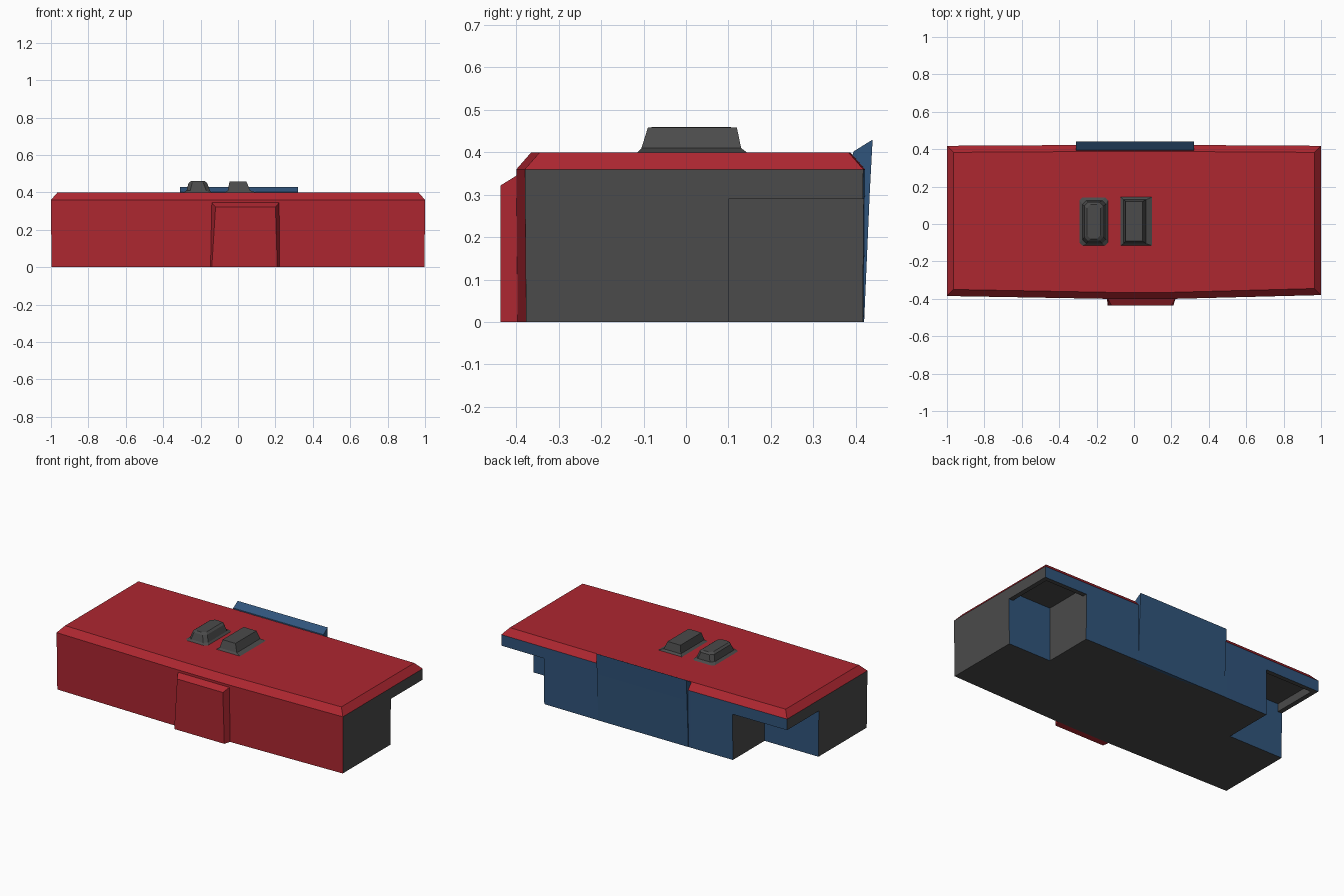
import bpy, bmesh

if "Cube" in bpy.data.objects:
    bpy.data.objects.remove(bpy.data.objects["Cube"])


def material(name, rgb):
    m = bpy.data.materials.new(name)
    m.diffuse_color = (*rgb, 1)
    m.use_nodes = True
    m.node_tree.nodes["Principled BSDF"].inputs["Base Color"].default_value = m.diffuse_color
    return m


RED = material("red", (0.42, 0.02, 0.03))
BLUE = material("blue", (0.03, 0.09, 0.2))
GREY = material("grey", (0.07, 0.07, 0.07))


def loft(name, rings, mats=(GREY,)):
    """Skin a stack of equal-length point rings and cap both ends."""
    bm = bmesh.new()
    loops = [[bm.verts.new(p) for p in r] for r in rings]
    n = len(loops[0])
    for a, b in zip(loops, loops[1:]):
        for i in range(n):
            j = (i + 1) % n
            bm.faces.new((a[i], a[j], b[j], b[i]))
    bm.faces.new(loops[0][::-1])
    bm.faces.new(loops[-1])
    bmesh.ops.recalc_face_normals(bm, faces=bm.faces)
    me = bpy.data.meshes.new(name)
    bm.to_mesh(me)
    bm.free()
    ob = bpy.data.objects.new(name, me)
    bpy.context.collection.objects.link(ob)
    for m in mats:
        me.materials.append(m)
    return ob


def rect(x0, x1, y0, y1, z, c=0.0):
    """Horizontal rectangle with optional cut corners."""
    if not c:
        return [(x0, y0, z), (x1, y0, z), (x1, y1, z), (x0, y1, z)]
    return [(x0 + c, y0, z), (x1 - c, y0, z), (x1, y0 + c, z), (x1, y1 - c, z),
            (x1 - c, y1, z), (x0 + c, y1, z), (x0, y1 - c, z), (x0, y0 + c, z)]


def cut(ob, x0, x1, y0, y1, z0, z1):
    """Subtract a box and discard the cutter."""
    tool = loft("cutter", [rect(x0, x1, y0, y1, z0), rect(x0, x1, y0, y1, z1)])
    tool.hide_render = True
    mod = ob.modifiers.new("cut", 'BOOLEAN')
    mod.operation = 'DIFFERENCE'
    mod.solver = 'EXACT'
    mod.object = tool
    bpy.context.view_layer.objects.active = ob
    bpy.ops.object.modifier_apply(modifier=mod.name)
    bpy.data.objects.remove(tool)


# Main building block with chamfered roof edge
outline = [(-1, -.385), (-.15, -.4), (.22, -.4), (1, -.38),
           (1, .418), (.33, .422), (-.33, .422), (-1, .418)]


def outline_ring(z, inset):
    return [(x * (1 - inset), y + (inset if y < 0 else -inset), z) for x, y in outline]


body = loft("building_body",
            [outline_ring(0, 0.003), outline_ring(.36, 0), outline_ring(.4, .035)],
            (GREY, RED, BLUE))

# Rear corner recesses under the roof, with a pocket behind the roof lip
for side, inner in ((1, .70), (-1, .62)):
    a, b = sorted((side * inner, side * 1.2))
    cut(body, a, b, .10, .6, -.1, .29)
    a, b = sorted((side * inner, side * .97))
    cut(body, a, b, .10, .39, .2, .34)

# Red roof and front, blue rear, grey ends and underside
for f in body.data.polygons:
    n = f.normal
    if n.z > .3 or n.y < -.7:
        f.material_index = 1
    elif n.y > .5:
        f.material_index = 2
    else:
        f.material_index = 0

# Entrance block on the front
loft("front_entrance", [
    [(-.15, -.385, 0), (.225, -.385, 0), (.225, -.385, .35), (-.15, -.385, .35)],
    [(-.145, -.40, 0), (.222, -.40, 0), (.22, -.40, .345), (-.14, -.40, .345)],
    [(-.14, -.437, 0), (.21, -.437, 0), (.20, -.437, .322), (-.12, -.437, .322)],
], (RED,))

# Leaning rear panel that rises just above the roof
panel = [(.40, 0), (.42, 0), (.433, .3), (.44, .43), (.395, .402), (.385, .36)]
loft("rear_panel", [[(x, y, z) for y, z in panel] for x in (-.31, .32)], (BLUE,))

# Two rooftop units with sloped sides
loft("roof_unit_left", [rect(-.30, -.135, -.12, .15, .395, .012),
                        rect(-.275, -.15, -.105, .125, .41, .02),
                        rect(-.265, -.165, -.09, .117, .45, .02),
                        rect(-.252, -.178, -.08, .105, .46, .02)])
loft("roof_unit_right", [rect(-.08, .11, -.12, .15, .395),
                         rect(-.055, .065, -.105, .13, .41),
                         rect(-.045, .045, -.09, .12, .458)])
